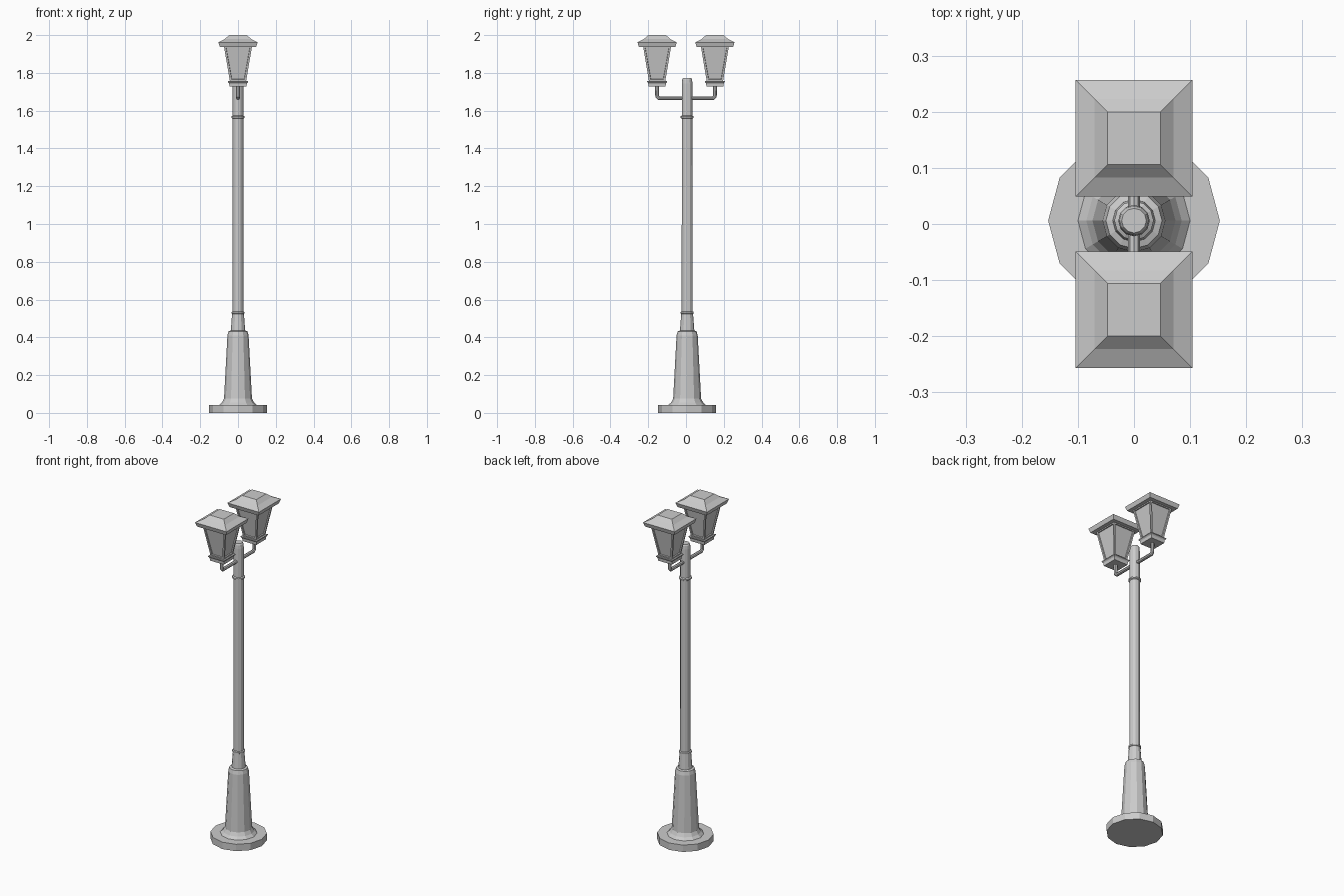
import bpy, bmesh
from math import cos, sin, pi, sqrt

if "Cube" in bpy.data.objects:
    bpy.data.objects.remove(bpy.data.objects["Cube"])

POLE_Y = 0.006   # the pole sits slightly off the lamps' midpoint
LAMP_Y = 0.153


def lathe(name, profile, sides=12, centre=(0, 0), turn=0.0, scale=1.0, inset=None):
    """Stack of n-gon rings from (radius, z) pairs, capped at both ends."""
    bm = bmesh.new()
    rings = []
    for r, z in profile:
        rings.append([bm.verts.new((centre[0] + r * scale * cos(turn + 2 * pi * i / sides),
                                    centre[1] + r * scale * sin(turn + 2 * pi * i / sides), z))
                      for i in range(sides)])
    walls = []
    for a, b in zip(rings, rings[1:]):
        for i in range(sides):
            j = (i + 1) % sides
            walls.append(bm.faces.new((a[i], a[j], b[j], b[i])))
    bm.faces.new(rings[0][::-1])
    bm.faces.new(rings[-1])
    bm.normal_update()
    if inset:
        # recessed panes: a flat frame first, then a step inwards
        bmesh.ops.inset_individual(bm, faces=walls, thickness=inset[0], depth=0)
        bmesh.ops.inset_individual(bm, faces=walls, thickness=0.002, depth=-inset[1])
    mesh = bpy.data.meshes.new(name)
    bm.to_mesh(mesh)
    bm.free()
    ob = bpy.data.objects.new(name, mesh)
    bpy.context.collection.objects.link(ob)
    return ob


def square(name, profile, y, inset=None):
    """Square lathe, radii given as half widths."""
    return lathe(name, profile, 4, (0, y), pi / 4, sqrt(2), inset)


# Foot disc and flared pedestal
pole_c = (0, POLE_Y)
lathe("foot_disc", [(0.153, 0), (0.153, 0.041)], centre=pole_c)
lathe("pedestal", [(0.101, 0.04), (0.085, 0.055), (0.074, 0.075), (0.056, 0.41),
                   (0.050, 0.432), (0.038, 0.436), (0.031, 0.53)], centre=pole_c)

# Pole with rounded tip
lathe("pole", [(0.029, 0.43), (0.028, 1.56), (0.028, 1.745), (0.026, 1.765),
               (0.022, 1.773)], centre=pole_c)

# Collar rings
for name, z in (("lower_ring", 0.530), ("upper_ring", 1.566)):
    lathe(name, [(0.028, z - 0.008), (0.035, z - 0.004), (0.035, z + 0.004),
                 (0.028, z + 0.008)], centre=pole_c)

# Cross arm turning up at both ends to carry the lamps
half = [(LAMP_Y, 1.74), (LAMP_Y, 1.675), (LAMP_Y - 0.009, 1.666)]
path = [(-y, z) for y, z in half] + half[::-1]
curve = bpy.data.curves.new("cross_arm", 'CURVE')
curve.dimensions = '3D'
curve.bevel_depth = 0.0105
curve.bevel_resolution = 2
curve.use_fill_caps = True
spline = curve.splines.new('POLY')
spline.points.add(len(path) - 1)
for p, (y, z) in zip(spline.points, path):
    p.co = (0, y, z, 1)
spline.use_smooth = False
bpy.context.collection.objects.link(bpy.data.objects.new("cross_arm", curve))

# Two lanterns
for side, y in (("front", -LAMP_Y), ("back", LAMP_Y)):
    square(side + "_lamp_collar", [(0.045, 1.728), (0.047, 1.745), (0.053, 1.752),
                                   (0.053, 1.757)], y)
    square(side + "_lamp_body", [(0.043, 1.755), (0.074, 1.94)], y, inset=(0.014, 0.006))
    square(side + "_lamp_roof", [(0.096, 1.937), (0.104, 1.962), (0.070, 1.979),
                                 (0.047, 2.0)], y)
